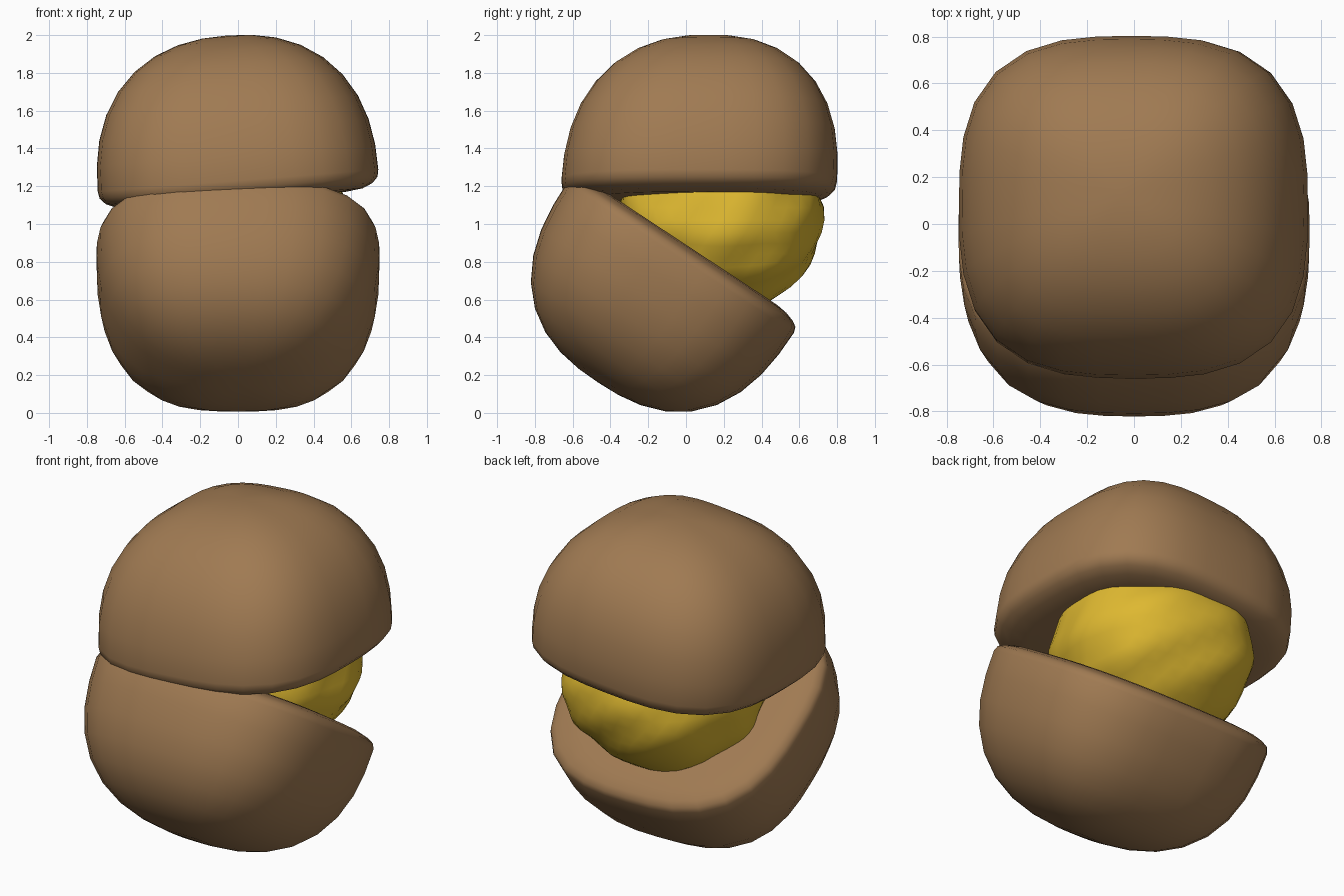
import bpy, bmesh, math
from mathutils import Vector

if "Cube" in bpy.data.objects:
    bpy.data.objects.remove(bpy.data.objects["Cube"])


def material(name, rgb):
    m = bpy.data.materials.new(name)
    m.diffuse_color = (*rgb, 1)
    m.use_nodes = True
    m.node_tree.nodes["Principled BSDF"].inputs["Base Color"].default_value = m.diffuse_color
    return m


def finish(bm, name, mat, loc, rot, angle):
    bmesh.ops.recalc_face_normals(bm, faces=bm.faces)
    me = bpy.data.meshes.new(name)
    bm.to_mesh(me)
    bm.free()
    ob = bpy.data.objects.new(name, me)
    bpy.context.collection.objects.link(ob)
    ob.location, ob.rotation_euler = loc, rot
    me.materials.append(mat)
    bpy.ops.object.select_all(action='DESELECT')
    ob.select_set(True)
    bpy.context.view_layer.objects.active = ob
    bpy.ops.object.shade_smooth_by_angle(angle=math.radians(angle))
    return ob


def squarish(a, p):
    """Point at angle a on a rounded square."""
    c, s = math.cos(a), math.sin(a)
    k = (abs(c) ** p + abs(s) ** p) ** (1 / p)
    return c / k, s / k


def shell_half(name, radii, loc, rot, lip, side_p, dome_p, shear=0, seg=32, rings=9):
    """Squarish dome with a rounded rim and a flat cut face."""
    profile = [(s, h) for s, h in reversed(lip)]
    profile += [squarish(math.pi / 2 * i / rings, dome_p) for i in range(rings)]
    outline = [squarish(2 * math.pi * k / seg, side_p) for k in range(seg)]
    rx, ry, rz = radii
    bm = bmesh.new()
    vl = [[bm.verts.new((x * s * rx, y * s * ry + shear * h, h * rz)) for x, y in outline]
          for s, h in profile]
    for a, b in zip(vl, vl[1:]):
        for k in range(seg):
            n = (k + 1) % seg
            bm.faces.new((a[k], a[n], b[n], b[k]))
    top = bm.verts.new((0, shear, rz))
    for k in range(seg):
        bm.faces.new((vl[-1][k], vl[-1][(k + 1) % seg], top))
    bm.faces.new(vl[0][::-1])
    return finish(bm, name, brown, loc, rot, 60)


brown = material("shell_brown", (.35, .195, .085))
gold = material("nugget_gold", (.73, .48, .03))

# Two halves of the cracked shell
shell_half("upper_shell", (.745, .73, .77), (0, .07, 1.23), (0, math.radians(-4.5), 0),
           ((.99, -.05), (.95, -.09), (.88, -.12), (.76, -.135)), 2.9, 2.3, .05)
shell_half("lower_shell", (.75, .72, .79), (0, -.03, .82), (math.radians(146.6), 0, 0),
           ((.985, -.04), (.94, -.065), (.87, -.085), (.78, -.095)), 2.8, 2.5)

# Lumpy nugget held between the halves
bm = bmesh.new()
bmesh.ops.create_icosphere(bm, subdivisions=4, radius=1)
for v in bm.verts:
    d = v.co.normalized()
    r = 1 + .02 * math.sin(5 * d.x + 3 * d.y + 1) + .015 * math.sin(9 * d.y - 6 * d.z) \
        + .015 * math.sin(11 * d.z + 8 * d.x + 2)
    v.co = Vector((d.x * .57, d.y * .55, d.z * .49)) * r
finish(bm, "nugget", gold, (.02, .18, 1.02), (0, 0, 0), 40)
